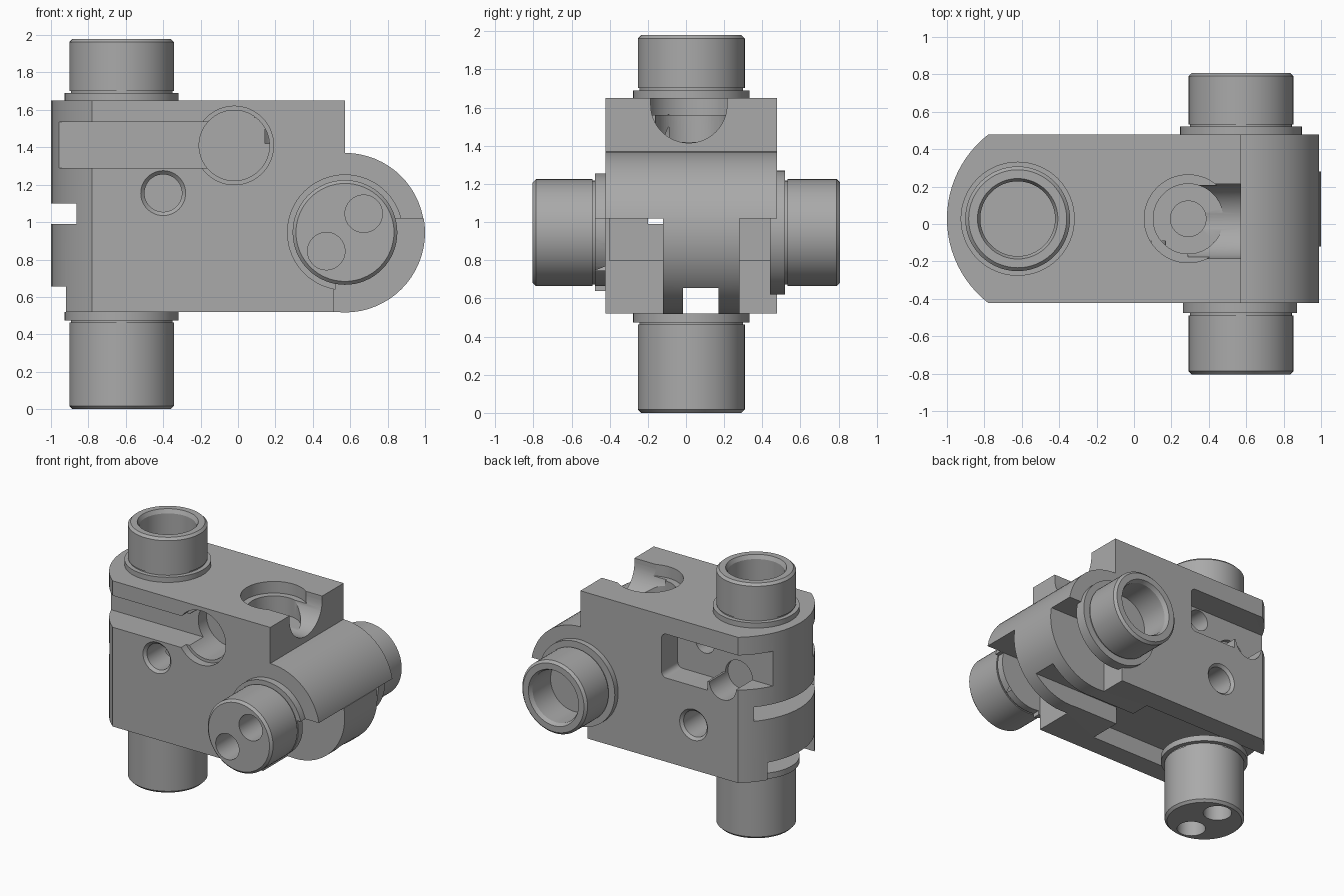
import bpy, bmesh, math
from mathutils import Matrix

if "Cube" in bpy.data.objects:
    bpy.data.objects.remove(bpy.data.objects["Cube"])

grey = bpy.data.materials.new("plain_grey")
grey.diffuse_color = (0.4, 0.4, 0.4, 1)
grey.use_nodes = True
grey.node_tree.nodes["Principled BSDF"].inputs["Base Color"].default_value = grey.diffuse_color
MID = 0.028          # y centre of the block
HX, HZ = 0.572, 0.945  # hinge centre
TX = -0.622          # vertical stub centre


def finish(name, bm):
    bmesh.ops.recalc_face_normals(bm, faces=bm.faces)
    me = bpy.data.meshes.new(name)
    bm.to_mesh(me)
    bm.free()
    me.materials.append(grey)
    ob = bpy.data.objects.new(name, me)
    bpy.context.collection.objects.link(ob)
    return ob


def prism(name, pts, axis, lo, hi):
    """Extrude a 2D outline: (x, z) along y, or (x, y) along z."""
    bm = bmesh.new()
    at = (lambda p, h: (p[0], h, p[1])) if axis == 'Y' else (lambda p, h: (p[0], p[1], h))
    f = bm.faces.new([bm.verts.new(at(p, lo)) for p in pts])
    ext = bmesh.ops.extrude_face_region(bm, geom=[f])
    move = [0, hi - lo, 0] if axis == 'Y' else [0, 0, hi - lo]
    bmesh.ops.translate(bm, vec=move, verts=[v for v in ext['geom'] if isinstance(v, bmesh.types.BMVert)])
    return finish(name, bm)


def box(x0, x1, y0, y1, z0, z1):
    return prism("cutter", [(x0, y0), (x1, y0), (x1, y1), (x0, y1)], 'Z', z0, z1)


def lathe(name, prof, loc, axis='Z', n=64):
    """Turn (radius, height) points round z, then lay the axis along X, Y or Z."""
    bm = bmesh.new()
    vs = [bm.verts.new((r, 0, h)) for r, h in prof]
    es = [bm.edges.new(p) for p in zip(vs, vs[1:])]
    bmesh.ops.spin(bm, geom=vs + es, axis=(0, 0, 1), cent=(0, 0, 0), angle=math.tau, steps=n)
    bmesh.ops.remove_doubles(bm, verts=bm.verts, dist=1e-4)
    rot = {'Z': Matrix(), 'Y': Matrix.Rotation(-math.pi / 2, 4, 'X'),
           'X': Matrix.Rotation(math.pi / 2, 4, 'Y')}[axis]
    bmesh.ops.transform(bm, matrix=Matrix.Translation(loc) @ rot, verts=bm.verts)
    return finish(name, bm)


def cyl(r, lo, hi, loc, axis):
    return lathe("cutter", [(0, lo), (r, lo), (r, hi), (0, hi)], loc, axis)


def boolean(ob, other, op='DIFFERENCE'):
    m = ob.modifiers.new("bool", 'BOOLEAN')
    m.operation, m.solver, m.object = op, 'EXACT', other
    bpy.context.view_layer.objects.active = ob
    bpy.ops.object.modifier_apply(modifier=m.name)
    bpy.data.objects.remove(other)


def arc(cx, cy, r, a0, a1, n):
    return [(cx + r * math.cos(math.radians(a0 + (a1 - a0) * i / n)),
             cy + r * math.sin(math.radians(a0 + (a1 - a0) * i / n))) for i in range(n + 1)]


# Main block: side outline with the round hinge, trimmed to the round-ended plan
body = prism("main_block", [(-1.1, 0.52)] + arc(HX, HZ, 0.425, -90, 90, 32)
             + [(HX, 1.65), (-1.1, 1.65)], 'Y', MID - 0.45, MID + 0.45)
plan = prism("cutter", [(1.2, MID - 0.6), (1.2, MID + 0.6), (-0.72, MID + 0.6)]
             + arc(-0.43, MID, 0.57, 127.7, 232.3, 24) + [(-0.72, MID - 0.6)], 'Z', 0, 2)
boolean(body, plan, 'INTERSECT')

# Hinge: side gaps and cavities, then the centre disc
for y0, y1 in ((-0.6, -0.12), (0.28, 0.6)):
    boolean(body, box(0.51, 1.2, y0, y1, 0.4, 1.02))
for y0, y1 in ((-0.40, -0.12), (0.28, 0.44)):
    boolean(body, box(0.25, 0.6, y0, y1, 0.8, 1.02))
disc = cyl(0.428, -0.12, 0.28, (HX, 0, HZ), 'Y')
boolean(disc, box(0, 0.4, -1, 1, 0, 2))
boolean(disc, box(0, 1.2, -1, 1, 1.02, 2))
boolean(body, disc, 'UNION')

# Underside channel, round-end slot and inner passage
boolean(body, box(0, 1.2, -0.015, 0.17, 0.4, 0.655))
boolean(body, box(-1.2, 0.15, MID - 0.29, MID + 0.29, 0.4, 0.655))
boolean(body, box(-1.2, -0.6, MID - 0.37, MID + 0.37, 0.99, 1.10))
boolean(body, box(-0.7, 0.3, -0.2, -0.12, 0.99, 1.10))

# Front slot with round socket, and front peg hole
boolean(body, box(-1.2, -0.1, -0.6, -0.19, 1.29, 1.535))
boolean(body, cyl(0.21, -0.6, -0.36, (-0.02, 0, 1.41), 'Y'))
boolean(body, cyl(0.188, -0.5, -0.09, (-0.02, 0, 1.41), 'Y'))
for z, s in ((1.155, -1), (0.87, 1)):       # peg holes front and back
    y = MID + s * 0.45
    hole = [(0, -0.3), (0.1, -0.3), (0.1, -0.02), (0.12, 0), (0.12, 0.1), (0, 0.1)]
    boolean(body, lathe("cutter", [(r, s * h) for r, h in hole], (-0.40, y, z), 'Y'))

# Back window with its round notch
boolean(body, prism("cutter", arc(-0.165, 1.47, 0.04, 90, 0, 5) + arc(-0.165, 1.21, 0.04, 0, -90, 5)
                    + [(-0.52, 1.17), (-0.52, 1.24), (-1.2, 1.24), (-1.2, 1.51)], 'Y', 0.28, 0.7))
boolean(body, cyl(0.115, 0.25, 0.7, (-0.65, 0, 1.245), 'Y'))
boolean(body, cyl(0.08, 0.1, 0.4, (-0.36, 0, 1.42), 'Y'))

# Top socket with the round-bottomed groove leading to the end face
for r, z in ((0.235, 1.56), (0.187, 1.42), (0.095, 1.40)):
    boolean(body, cyl(r, z, 1.8, (0.29, MID, 0), 'Z'))
boolean(body, cyl(0.2, 0.29, 0.8, (0, 0.015, 1.615), 'X'))
boolean(body, box(0.29, 0.8, -0.185, 0.215, 1.615, 1.8))


# Stubs: two hollow, two with a pair of blind holes
def stub(name, loc, axis, sign, length, fl_r, fl_h, base, hollow):
    prof = [(0, -base), (fl_r, -base), (fl_r, fl_h), (0.272, fl_h), (0.272, fl_h + 0.012), (0.28, fl_h + 0.012),
            (0.28, length - 0.018), (0.262, length)]
    prof += [(0.215, length), (0.2, length - 0.03), (0.2, 0.08), (0, 0.08)] if hollow else [(0, length)]
    return lathe(name, [(r, sign * h) for r, h in prof], loc, axis)


top = stub("top_stub", (TX, MID, 1.65), 'Z', 1, 0.33, 0.305, 0.04, 0.02, True)
back = stub("back_stub", (HX, 0.478, HZ), 'Y', 1, 0.33, 0.325, 0.042, 0.038, True)
bottom = stub("bottom_stub", (TX, MID, 0.52), 'Z', -1, 0.52, 0.305, 0.045, 0, False)
front = stub("front_stub", (HX, -0.422, HZ), 'Y', -1, 0.383, 0.31, 0.055, -0.001, False)
rim = box(0.52, 1.2, -0.478, -0.3, 0.4, 1.02)
boolean(rim, cyl(0.28, -0.6, -0.2, (HX, 0, HZ), 'Y'))
boolean(front, rim)
for s in (-1, 1):
    boolean(bottom, cyl(0.1, -0.1, 0.3, (TX, MID + s * 0.143, 0), 'Z'))
    boolean(front, cyl(0.1, -0.9, -0.55, (HX + s * 0.1, 0, HZ + s * 0.1), 'Y'))

# Smooth round faces, sharp edges
for ob in (body, top, back, bottom, front):
    bpy.ops.object.select_all(action='DESELECT')
    ob.select_set(True)
    bpy.context.view_layer.objects.active = ob
    bpy.ops.object.shade_smooth_by_angle(angle=math.radians(25))
